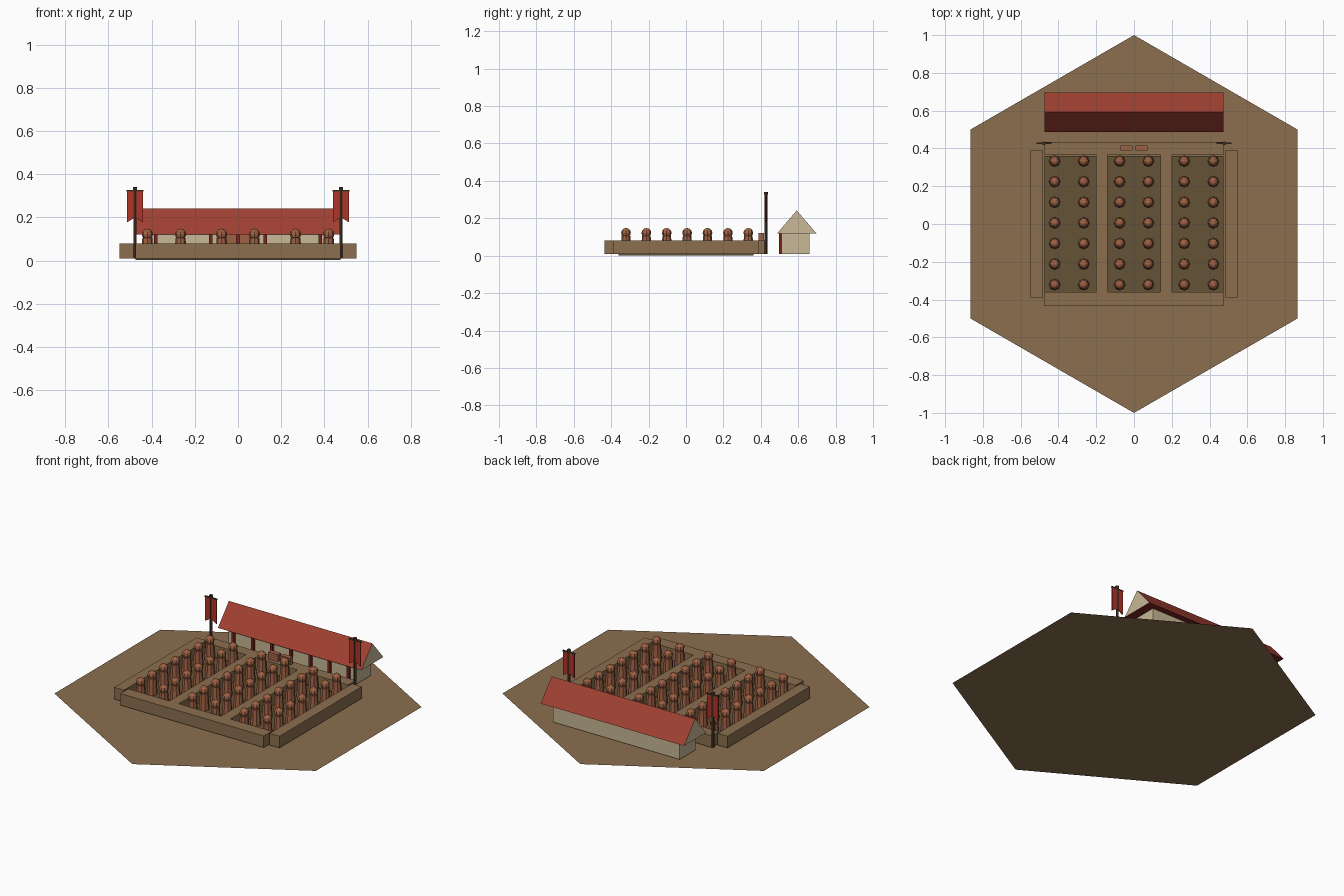
import bpy
import bmesh
from math import pi

cube = bpy.data.objects.get("Cube")
if cube:
    bpy.data.objects.remove(cube, do_unlink=True)


def material(name, rgb):
    linear = [(c / 255 / 12.92) if c < 11 else ((c / 255 + 0.055) / 1.055) ** 2.4 for c in rgb]
    m = bpy.data.materials.new(name)
    m.use_nodes = True
    color = (*linear, 1)
    m.diffuse_color = color
    m.node_tree.nodes["Principled BSDF"].inputs["Base Color"].default_value = color
    return m


EARTH = material("earth", (139, 111, 78))
PIT = material("pit soil", (101, 82, 55))
CLAY = material("terracotta", (160, 98, 68))
PLASTER = material("plaster", (200, 184, 150))
ROOF = material("red tile", (160, 64, 50))
DARK_RED = material("column red", (122, 36, 28))
BANNER = material("banner red", (178, 52, 40))
WOOD = material("dark wood", (74, 55, 38))


def add_object(name, bm, *mats):
    mesh = bpy.data.meshes.new(name)
    bm.normal_update()
    bm.to_mesh(mesh)
    bm.free()
    for m in mats:
        mesh.materials.append(m)
    ob = bpy.data.objects.new(name, mesh)
    bpy.context.collection.objects.link(ob)
    return ob


def box(name, x, y, z, mat):
    """Box from (min, max) ranges."""
    bm = bmesh.new()
    bmesh.ops.create_cube(bm, size=1)
    for v in bm.verts:
        v.co = [r[0] + (c + 0.5) * (r[1] - r[0]) for c, r in zip(v.co, (x, y, z))]
    return add_object(name, bm, mat)


def prism(name, profile, axis, start, end, *mats):
    """Extrude a 2D profile along the x or y axis."""
    bm = bmesh.new()
    place = (lambda a, b: (start, a, b)) if axis == "x" else (lambda a, b: (a, start, b))
    face = bm.faces.new([bm.verts.new(place(a, b)) for a, b in profile])
    ext = bmesh.ops.extrude_face_region(bm, geom=[face])
    for v in ext["geom"]:
        if isinstance(v, bmesh.types.BMVert):
            setattr(v.co, axis, end)
    bmesh.ops.recalc_face_normals(bm, faces=bm.faces)
    return add_object(name, bm, *mats)


# Hexagonal ground sheet, points facing front and back
bm = bmesh.new()
bmesh.ops.create_circle(bm, cap_ends=True, segments=6, radius=1)
add_object("ground", bm, EARTH)

# Pit floor and the rammed earth walls around and between the pits
BASE, TOP = 0.01, 0.08
box("pit_floor", (-0.475, 0.475), (-0.36, 0.36), (0.002, BASE), PIT)
box("front_wall", (-0.475, 0.475), (-0.435, -0.36), (BASE, TOP), EARTH)
box("back_wall", (-0.475, 0.475), (0.365, 0.435), (BASE, TOP), EARTH)
for side, s in (("left", 1), ("right", -1)):
    box(side + "_wall", sorted((s * 0.483, s * 0.548)), (-0.39, 0.39), (BASE, TOP), EARTH)
    box(side + "_divider", sorted((s * 0.14, s * 0.202)), (-0.36, 0.365), (BASE, TOP), EARTH)
    box(side + "_crate", sorted((s * 0.008, s * 0.072)), (0.388, 0.416), (TOP, 0.122), CLAY)

# One clay soldier, shared by all the ranks
bm = bmesh.new()
body = bmesh.ops.create_cone(bm, cap_ends=True, segments=8, radius1=0.03, radius2=0.023, depth=0.095)
bmesh.ops.translate(bm, verts=body["verts"], vec=(0, 0, 0.0575))
head = bmesh.ops.create_uvsphere(bm, u_segments=8, v_segments=6, radius=0.026)
bmesh.ops.translate(bm, verts=head["verts"], vec=(0, 0, 0.122))
soldier = add_object("soldier", bm, CLAY)
first = True
for x in (-0.42, -0.266, -0.076, 0.076, 0.266, 0.42):
    for row in range(-3, 4):
        ob = soldier if first else soldier.copy()
        if not first:
            bpy.context.collection.objects.link(ob)
        ob.location = (x, row * 0.109 + 0.006, 0)
        first = False

# Long hall with a gabled roof and a row of front columns
box("hall_wall", (-0.42, 0.42), (0.51, 0.66), (BASE, 0.122), PLASTER)
roof = prism("hall_roof", [(0.488, 0.12), (0.697, 0.12), (0.592, 0.242)], "x",
             -0.475, 0.475, ROOF, PLASTER, DARK_RED)
for f in roof.data.polygons:
    if abs(f.normal.x) > 0.9:
        f.material_index = 1
    elif f.normal.z < -0.9:
        f.material_index = 2
for i in range(-3, 4):
    x = i * 0.127
    box("hall_column", (x - 0.008, x + 0.008), (0.496, 0.512), (BASE, 0.122), DARK_RED)

# Swallow-tailed banners on poles beside the back wall
for side, s in (("left", 1), ("right", -1)):
    x, y = s * 0.477, 0.427
    bm = bmesh.new()
    pole = bmesh.ops.create_cone(bm, cap_ends=True, segments=6, radius1=0.008, radius2=0.008, depth=0.32)
    bmesh.ops.translate(bm, verts=pole["verts"], vec=(x, y, 0.17))
    knob = bmesh.ops.create_cone(bm, cap_ends=True, segments=6, radius1=0.011, radius2=0.011, depth=0.012)
    bmesh.ops.translate(bm, verts=knob["verts"], vec=(x, y, 0.334))
    add_object(side + "_pole", bm, WOOD)
    box(side + "_crossbar", (x - 0.04, x + 0.04), (y - 0.004, y + 0.004), (0.319, 0.327), WOOD)
    shape = [(-0.037, 0.32), (-0.037, 0.177), (0, 0.2), (0.037, 0.177), (0.037, 0.32)]
    prism(side + "_banner", [(x + a, b) for a, b in shape], "y", y - 0.003, y + 0.003, BANNER)
